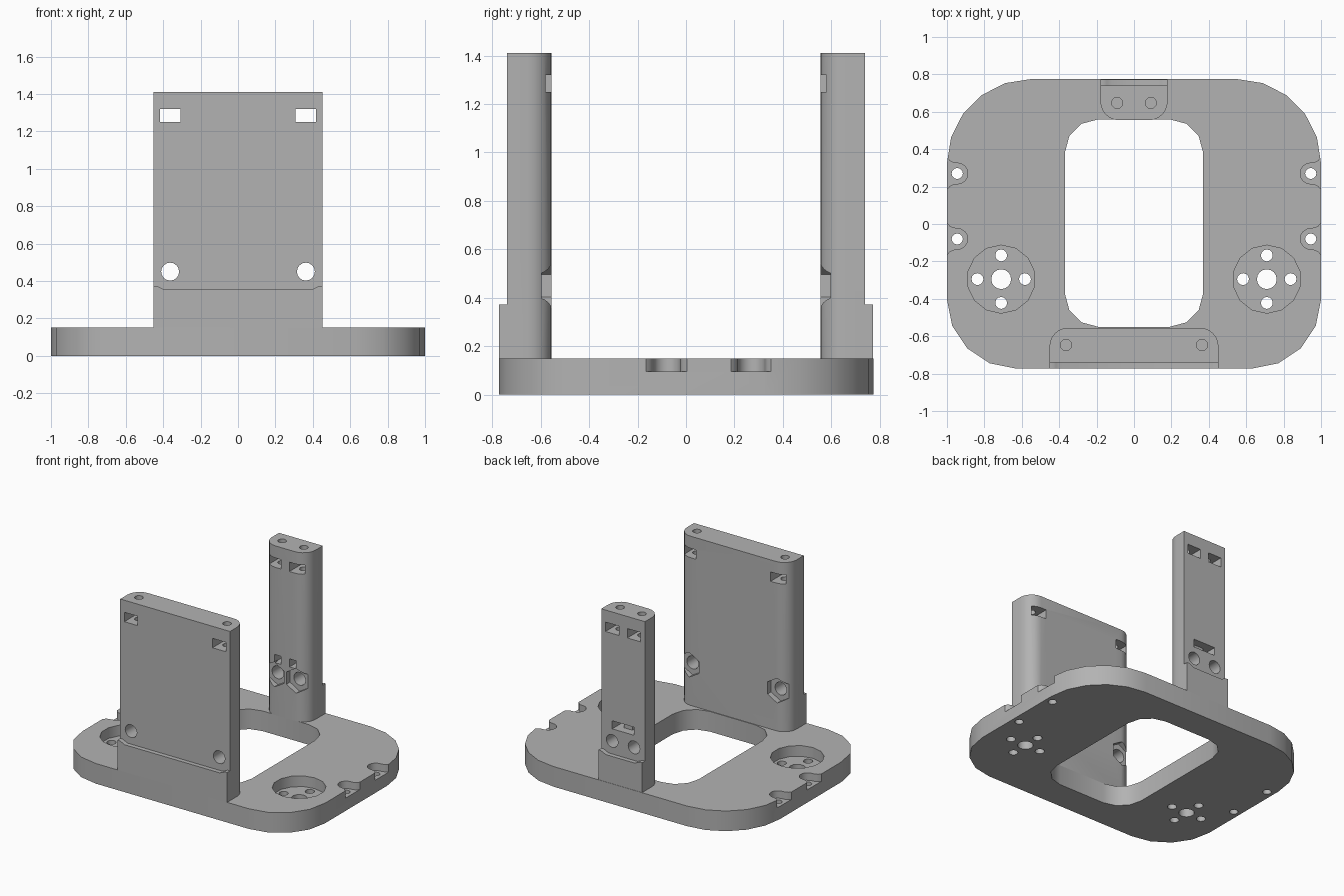
import bpy, bmesh, math
from math import sin, cos, pi

if "Cube" in bpy.data.objects:
    bpy.data.objects.remove(bpy.data.objects["Cube"])

grey = bpy.data.materials.new("light_grey")
grey.use_nodes = True
GREY = (0.45, 0.45, 0.45, 1)
grey.diffuse_color = GREY
grey.node_tree.nodes["Principled BSDF"].inputs["Base Color"].default_value = GREY


def prism(name, pts, lo, hi, axis="Z"):
    """Closed outline extruded along Z, or an x-z outline extruded along Y."""
    place = (lambda a, b, c: (a, b, c)) if axis == "Z" else (lambda a, b, c: (a, c, b))
    bm = bmesh.new()
    face = bm.faces.new([bm.verts.new(place(a, b, lo)) for a, b in pts])
    top = bmesh.ops.extrude_face_region(bm, geom=[face])["geom"]
    moved = [v for v in top if isinstance(v, bmesh.types.BMVert)]
    bmesh.ops.translate(bm, verts=moved, vec=place(0, 0, hi - lo))
    bmesh.ops.recalc_face_normals(bm, faces=bm.faces)
    mesh = bpy.data.meshes.new(name)
    bm.to_mesh(mesh)
    bm.free()
    mesh.materials.append(grey)
    ob = bpy.data.objects.new(name, mesh)
    bpy.context.collection.objects.link(ob)
    return ob


def circle(x, y, r, n=16):
    return [(x + r * sin(2 * pi * i / n), y + r * cos(2 * pi * i / n)) for i in range(n)]


def rect(x, y, w, h):
    return [(x - w / 2, y - h / 2), (x + w / 2, y - h / 2),
            (x + w / 2, y + h / 2), (x - w / 2, y + h / 2)]


def rounded(hw, y0, y1, r_low, r_high, n_low, n_high):
    """Rectangle symmetric in x, with its own radius for low and high corners."""
    pts = []
    for sx, high, start in ((1, 0, -90), (1, 1, 0), (-1, 1, 90), (-1, 0, 180)):
        r, n = (r_high, n_high) if high else (r_low, n_low)
        cx, cy = sx * (hw - r), (y1 - r if high else y0 + r)
        for i in range(n + 1 if r else 1):
            a = math.radians(start + 90 * i / n)
            pts.append((cx + r * cos(a), cy + r * sin(a)))
    return pts


def combine(ob, tool, operation="DIFFERENCE"):
    mod = ob.modifiers.new("combine", "BOOLEAN")
    mod.operation, mod.solver, mod.object = operation, "EXACT", tool
    bpy.context.view_layer.objects.active = ob
    bpy.ops.object.modifier_apply(modifier=mod.name)
    bpy.data.objects.remove(tool)


def cut(ob, pts, lo, hi, axis="Z"):
    combine(ob, prism("cutter", pts, lo, hi, axis))


def finish(ob):
    bpy.ops.object.select_all(action="DESELECT")
    ob.select_set(True)
    bpy.context.view_layer.objects.active = ob
    bpy.ops.object.shade_smooth_by_angle(angle=math.radians(35))


BASE, TOP = 0.15, 1.41

# Base plate with its central opening
plate = prism("base_plate", rounded(1, -0.773, 0.775, 0.37, 0.45, 4, 5), 0, BASE)
cut(plate, rounded(0.37, -0.55, 0.56, 0.18, 0.18, 3, 3), -0.1, 0.3)

for side in (-1, 1):
    # Round pocket with a bore and four screw holes
    px, py = side * 0.71, -0.295
    cut(plate, circle(px, py, 0.182, 14), 0.07, 0.3)
    cut(plate, circle(px, py, 0.053), -0.1, 0.3)
    for dx, dy in ((1, 0), (-1, 0), (0, 1), (0, -1)):
        cut(plate, circle(px + dx * 0.127, py + dy * 0.127, 0.032, 12), -0.1, 0.3)
    # Flared edge notches with screw holes
    for ny in (0.27, -0.08):
        arc = [(0.945 - 0.056 * sin(pi * i / 8), ny + 0.056 * cos(pi * i / 8)) for i in range(9)]
        flare = [(0.965, -0.058), (0.985, -0.067), (1.0, -0.085), (1.1, -0.085)]
        outline = arc + [(x, ny + d) for x, d in flare] + [(x, ny - d) for x, d in flare[::-1]]
        cut(plate, [(side * x, y) for x, y in outline], 0.095, 0.3)
        cut(plate, circle(side * 0.945, ny, 0.03, 12), -0.1, 0.3)
finish(plate)


def upright(name, hw, hole_x):
    """Upright facing -y: rounded inner corners, foot ledge, slots and bolt holes."""
    ob = prism(name, rounded(hw, -0.74, -0.555, 0, 0.1, 1, 6), BASE, TOP)
    ledge = [(hw, 0.372), (hw - 0.02, 0.372), (hw - 0.035, 0.365), (hw - 0.06, 0.353)]
    foot = [(-hw, BASE), (hw, BASE)] + ledge + [(-x, z) for x, z in ledge[::-1]]
    combine(ob, prism("foot", foot, -0.773, -0.70, "Y"), "UNION")
    for x in (-hole_x, hole_x):
        cut(ob, rect(x, 1.285, 0.11, 0.07), -0.9, -0.4, "Y")
        cut(ob, circle(x, -0.647, 0.03, 12), 1.05, 1.5)
        cut(ob, circle(x, 0.45, 0.048), -0.9, -0.4, "Y")
        cut(ob, circle(x, 0.45, 0.092, 6), -0.597, -0.4, "Y")
    return ob


# Wide front wall
finish(upright("front_wall", 0.452, 0.363))

# Narrow rear post, turned to face backwards, with a tie slot above its bolts
post = upright("rear_post", 0.18, 0.09)
cut(post, rect(0, 0.57, 0.18, 0.06), -0.9, -0.68, "Y")
for x in (-0.063, 0.063):
    cut(post, rect(x, 0.57, 0.054, 0.06), -0.7, -0.4, "Y")
for v in post.data.vertices:
    v.co.x, v.co.y = -v.co.x, -v.co.y
finish(post)
